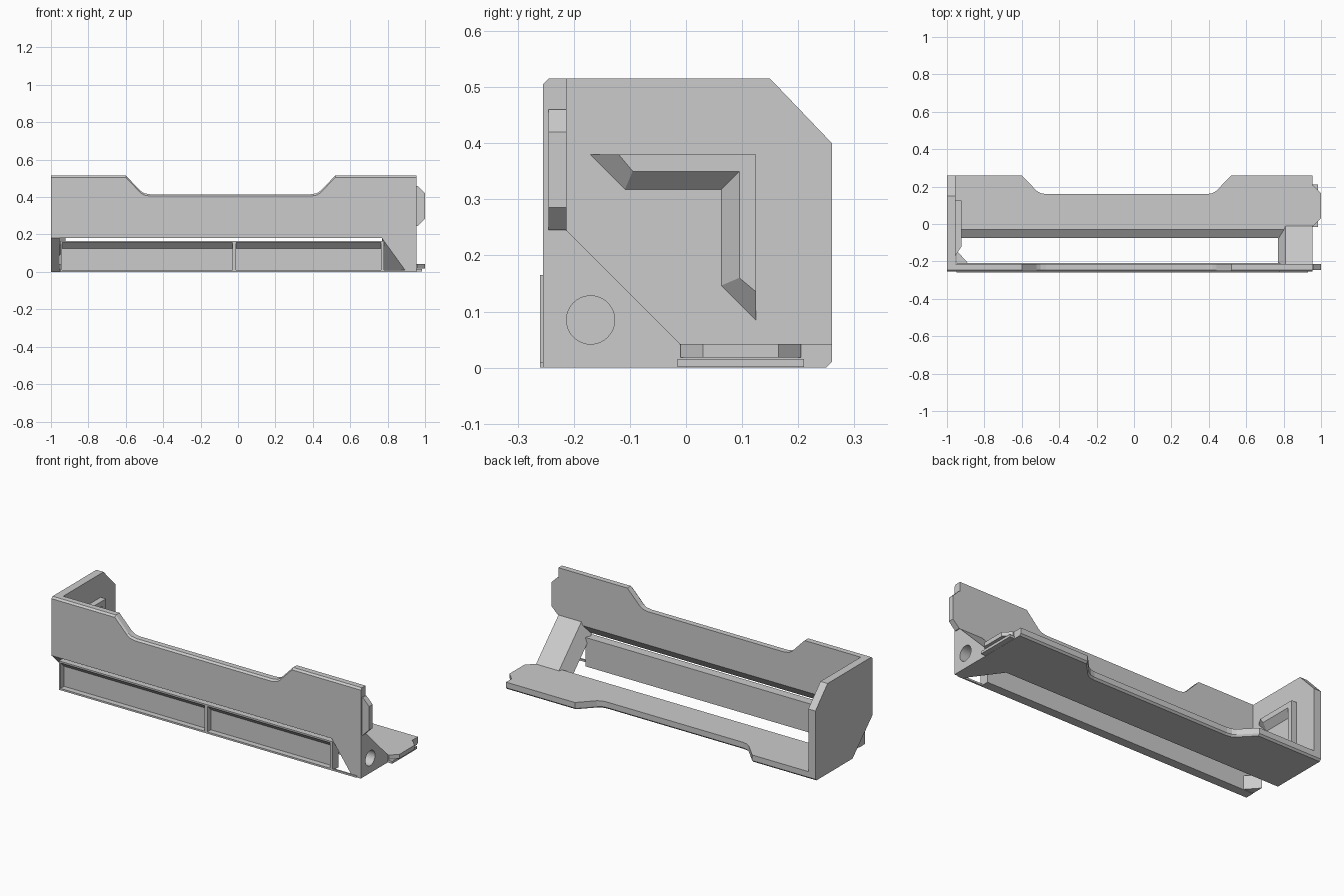
import bpy, bmesh

cube = bpy.data.objects.get("Cube")
if cube:
    bpy.data.objects.remove(cube)

grey = bpy.data.materials.new("plain grey")
grey.use_nodes = True
grey.diffuse_color = (0.6, 0.6, 0.6, 1)
grey.node_tree.nodes["Principled BSDF"].inputs["Base Color"].default_value = (0.6, 0.6, 0.6, 1)

FRONT, BACK, RIGHT = -0.255, 0.26, 0.955


def finish(name, bm):
    bmesh.ops.recalc_face_normals(bm, faces=bm.faces[:])
    mesh = bpy.data.meshes.new(name)
    bm.to_mesh(mesh)
    bm.free()
    obj = bpy.data.objects.new(name, mesh)
    bpy.context.collection.objects.link(obj)
    mesh.materials.append(grey)
    return obj


def loft(name, sections):
    """Skin matching closed sections and cap both ends."""
    bm = bmesh.new()
    rings = [[bm.verts.new(p) for p in s] for s in sections]
    for a, b in zip(rings, rings[1:]):
        for i in range(len(a)):
            j = (i + 1) % len(a)
            bm.faces.new((a[i], a[j], b[j], b[i]))
    bm.faces.new(rings[0])
    bm.faces.new(rings[-1])
    return finish(name, bm)


def along_x(x, pts):
    return [(x, y, z) for y, z in pts]


def rect_xz(x0, x1, z0, z1, y):
    return [(x0, y, z0), (x1, y, z0), (x1, y, z1), (x0, y, z1)]


def box(name, x0, x1, y0, y1, z0, z1):
    return loft(name, [rect_xz(x0, x1, z0, z1, y0), rect_xz(x0, x1, z0, z1, y1)])


def cut(obj, cutter):
    cutter.hide_render = True
    mod = obj.modifiers.new("cut", 'BOOLEAN')
    mod.operation = 'DIFFERENCE'
    mod.solver = 'EXACT'
    mod.object = cutter
    bpy.context.view_layer.objects.active = obj
    bpy.ops.object.modifier_apply(modifier=mod.name)
    bpy.data.objects.remove(cutter)


# Wall and floor share one outline, laid upright or flat
def place(x, h, d, flat):
    return (x, FRONT + h, d) if flat else (x, FRONT + d, h)


TOP = [(RIGHT, 0.515), (0.52, 0.515), (0.44, 0.432), (0.42, 0.42), (0.39, 0.415),
       (-0.47, 0.415), (-0.5, 0.42), (-0.52, 0.432), (-0.6, 0.515), (-0.96, 0.515)]
OUTER = [(-0.96, 0.18), (0.77, 0.18), (0.9, 0), (RIGHT, 0)]
INNER = [(-0.96, 0.225), (0.82, 0.225), (0.83, 0.19), (RIGHT, 0.25)]
TAB = [(0.95, 0.245), (0.96, 0.245), (1, 0.285), (1, 0.42), (0.96, 0.46), (0.95, 0.46)]

for name, flat, tab_d in (("front_wall", False, 0.01), ("floor", True, 0.018)):
    layers = [(0, 0.01, OUTER), (0.01, 0, OUTER), (0.042, 0, INNER)]
    loft(name, [[place(x, h, d, flat) for x, h in low]
                + [place(x, h - inset, d, flat) for x, h in TOP]
                for d, inset, low in layers])
    loft(name + "_tab", [[place(x, h, d, flat) for x, h in TAB] for d in (tab_d, 0.042)])

# Thin lower lip under the floor tab
box("floor_tab_lip", 0.95, 0.985, -0.015, 0.21, 0.001, 0.015)

# End plate with its sloping lower front corner
PLATE = [(FRONT, 0.18), (FRONT, 0.505), (-0.245, 0.515), (0.15, 0.515),
         (BACK, 0.4), (BACK, 0.01), (0.25, 0), (-0.075, 0)]
loft("end_plate", [along_x(x, PLATE) for x in (-1, -0.955)])

# Angled rib on the inside of the end plate
RIB_BASE = [(-0.175, 0.38), (0.125, 0.38), (0.125, 0.08),
            (0.06, 0.145), (0.06, 0.315), (-0.11, 0.315)]
RIB_TOP = [(-0.12, 0.38), (0.125, 0.38), (0.125, 0.135),
           (0.095, 0.16), (0.095, 0.35), (-0.095, 0.35)]
loft("corner_rib", [along_x(-0.958, RIB_BASE), along_x(-0.922, RIB_TOP)])

# Corner gusset at the open end, with a blind round hole
bm = bmesh.new()
for y, z, x in ((FRONT, 0, 0.9), (FRONT, 0.18, 0.77), (-0.213, 0.245, 0.81),
                (-0.01, 0.042, 0.81), (-0.075, 0, 0.77)):
    bm.verts.new((x, y, z))
    bm.verts.new((RIGHT, y, z))
bmesh.ops.convex_hull(bm, input=bm.verts[:])
gusset = finish("corner_gusset", bm)
bpy.ops.mesh.primitive_cylinder_add(vertices=40, radius=0.043, depth=0.16,
                                    location=(RIGHT, -0.17, 0.085), rotation=(0, 1.5708, 0))
cut(gusset, bpy.context.object)

# Front panel with two recessed bays
panel = box("front_panel", -0.95, 0.78, -0.26, -0.208, 0, 0.165)
for x0, x1 in ((-0.94, -0.03), (-0.012, 0.765)):
    bay = loft("bay_cutter", [rect_xz(x0, x1, 0.01, 0.158, -0.265),
                              rect_xz(x0, x1, 0.01, 0.155, -0.258),
                              rect_xz(x0, x1, 0.01, 0.125, -0.228)])
    cut(panel, bay)
box("panel_bottom_rim", 0.77, 0.93, -0.26, -0.25, 0, 0.01)

# Small web that braces the free end of the panel
WEB = [(-0.95, -0.14), (-0.95, -0.212), (-0.885, -0.212)]
loft("panel_web", [[(x, y, z) for x, y in WEB] for z in (0.002, 0.08)])
